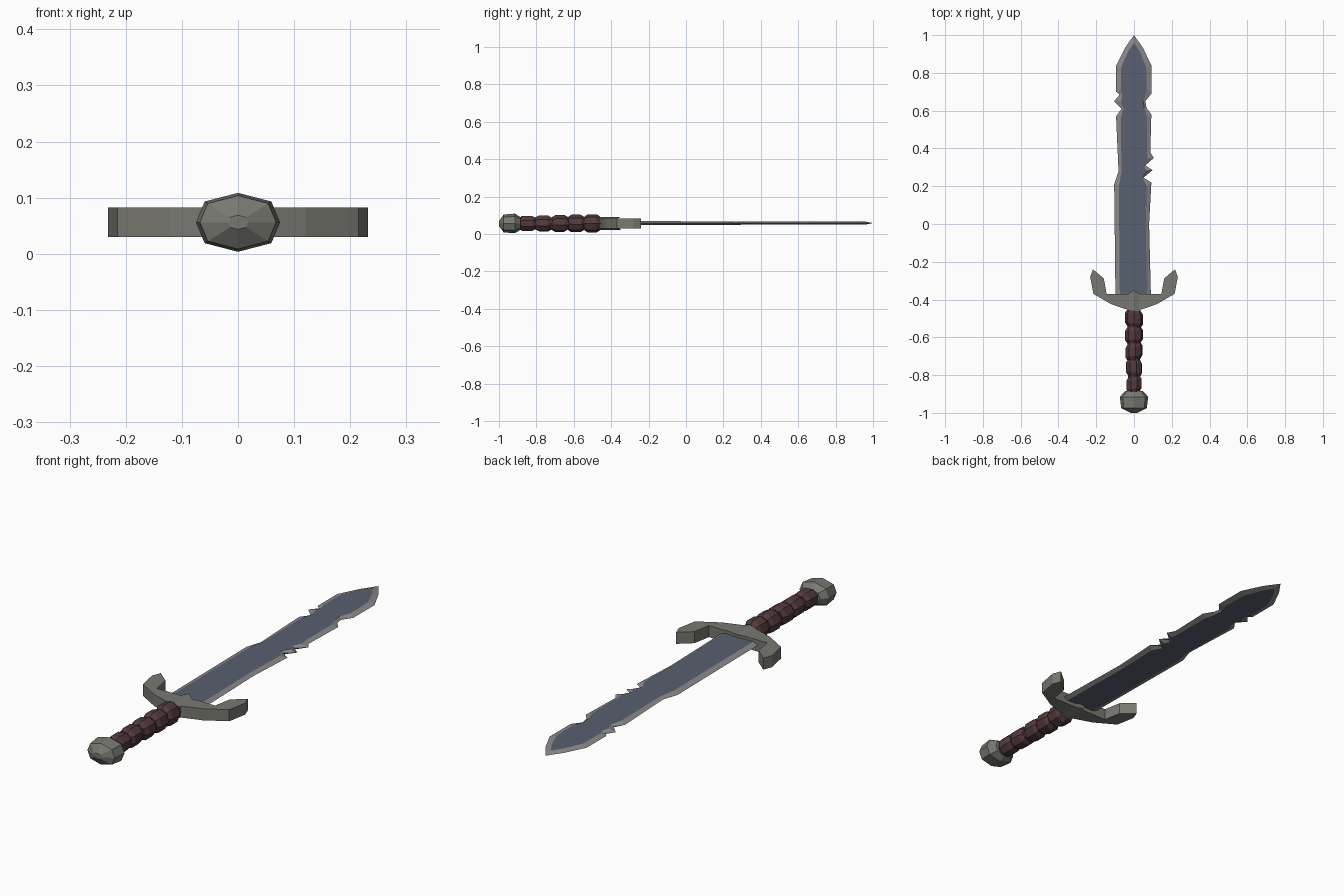
import bpy, bmesh, math
from mathutils import Vector, Matrix

if "Cube" in bpy.data.objects:
    bpy.data.objects.remove(bpy.data.objects["Cube"])

CZ = 0.056


def mat(name, r, g, b):
    m = bpy.data.materials.new(name)
    m.diffuse_color = (r, g, b, 1)
    m.use_nodes = True
    m.node_tree.nodes["Principled BSDF"].inputs["Base Color"].default_value = m.diffuse_color
    return m


STEEL = mat("dark_steel", 0.10, 0.115, 0.16)
EDGE = mat("edge_steel", 0.25, 0.25, 0.25)
IRON = mat("old_iron", 0.19, 0.19, 0.165)
LEATHER = mat("leather", 0.085, 0.042, 0.045)


def finish(name, bm, *mats):
    bmesh.ops.recalc_face_normals(bm, faces=bm.faces)
    me = bpy.data.meshes.new(name)
    bm.to_mesh(me)
    bm.free()
    for m in mats:
        me.materials.append(m)
    ob = bpy.data.objects.new(name, me)
    bpy.context.collection.objects.link(ob)
    return ob


def loft(bm, rings):
    """Skin a list of equal-length point rings and cap both ends."""
    vs = [[bm.verts.new(p) for p in r] for r in rings]
    n = len(vs[0])
    for a, b in zip(vs, vs[1:]):
        for i in range(n):
            bm.faces.new((a[i], a[(i + 1) % n], b[(i + 1) % n], b[i]))
    caps = [bm.faces.new(vs[0][::-1]), bm.faces.new(vs[-1])]
    return caps


def ring(y, rx, rz, n=8, slant=0.0, turn=0.0):
    """Elliptical ring around the y axis, optionally slanted along x."""
    pts = []
    for i in range(n):
        a = 2 * math.pi * i / n + turn
        x = rx * math.cos(a)
        pts.append((x, y + slant * x, CZ + rz * math.sin(a)))
    return pts


# Blade: (y, outer x, inner y, inner x), right side upwards then left side downwards
right = [(-0.40, 0.090, -0.40, 0.070), (0.00, 0.080, 0.00, 0.062),
         (0.22, 0.092, 0.20, 0.068), (0.245, 0.050, 0.245, 0.044),
         (0.285, 0.098, 0.28, 0.066), (0.31, 0.060, 0.31, 0.052),
         (0.35, 0.105, 0.345, 0.072), (0.38, 0.086, 0.39, 0.068),
         (0.58, 0.092, 0.57, 0.068), (0.615, 0.066, 0.615, 0.054),
         (0.65, 0.060, 0.655, 0.048), (0.69, 0.092, 0.71, 0.068),
         (0.84, 0.092, 0.83, 0.064), (0.935, 0.046, 0.915, 0.030)]
left = [(0.935, -0.046, 0.915, -0.030), (0.84, -0.094, 0.83, -0.068),
        (0.70, -0.094, 0.71, -0.070), (0.685, -0.076, 0.685, -0.062),
        (0.65, -0.105, 0.65, -0.068), (0.61, -0.066, 0.61, -0.056),
        (0.57, -0.095, 0.56, -0.070), (0.28, -0.082, 0.28, -0.066),
        (0.21, -0.105, 0.20, -0.080), (-0.40, -0.098, -0.40, -0.075)]
outline = right + [(1.0, 0.0, 0.96, 0.0)] + left


def half(y):
    return 0.0105 - 0.003 * (y + 0.4) / 1.4


bm = bmesh.new()
caps = loft(bm, [
    [(ix, iy, CZ + 0.002 - half(iy)) for _, _, iy, ix in outline],
    [(ox, oy, CZ + 0.002) for oy, ox, _, _ in outline],
    [(ix, iy, CZ + 0.002 + half(iy)) for _, _, iy, ix in outline]])
for f in bm.faces:
    f.material_index = 0 if f in caps else 1
finish("blade", bm, STEEL, EDGE)

# Crossguard: one side of the outline, mirrored, then extruded
side = [(0.03, -0.455), (0.12, -0.425), (0.215, -0.37), (0.232, -0.28),
        (0.217, -0.24), (0.160, -0.288), (0.145, -0.37), (0.03, -0.37)]
prof = side + [(-x, y) for x, y in reversed(side)]
bm = bmesh.new()
loft(bm, [[(x, y, z) for x, y in prof] for z in (0.030, 0.082)])
finish("crossguard", bm, IRON)

# Raised centre of the guard, ridged along its length
centre = [(0.032, 0.030), (0.032, 0.080), (0, 0.090),
          (-0.032, 0.080), (-0.032, 0.030), (0, 0.022)]
bm = bmesh.new()
loft(bm, [[(x, -0.462, z) for x, z in centre],
          [(x, -0.372 + 0.022 * (1 - abs(x) / 0.032), z) for x, z in centre]])
finish("guard_centre", bm, IRON)

# Grip core and leather wraps
bm = bmesh.new()
loft(bm, [ring(-0.90, 0.032, 0.032), ring(-0.44, 0.034, 0.034)])
finish("grip_core", bm, LEATHER)

for i in range(5):
    y = -0.849 + i * 0.087
    s = (0.14, -0.08, 0.16, 0.06, -0.12)[i]
    r = 0.041 + 0.0012 * i
    bm = bmesh.new()
    loft(bm, [ring(y + d, r * k, r * k, 8, s, math.pi / 8 + 0.1 * i)
              for d, k in ((-0.042, 0.80), (-0.024, 1.06),
                           (0.024, 1.06), (0.042, 0.80))])
    finish("grip_wrap_%d" % (i + 1), bm, LEATHER)

# Pommel: faceted flattened knob
bm = bmesh.new()
loft(bm, [ring(y, rx, rx * 0.70) for y, rx in
          ((-1.0, 0.018), (-0.975, 0.068), (-0.915, 0.075), (-0.885, 0.048))])
for v in bm.verts:
    # square the octagon slightly at its diagonal corners
    if abs(v.co.x) > 0.005 and abs(v.co.z - CZ) > 0.005:
        v.co.x *= 1.12
finish("pommel", bm, IRON)
